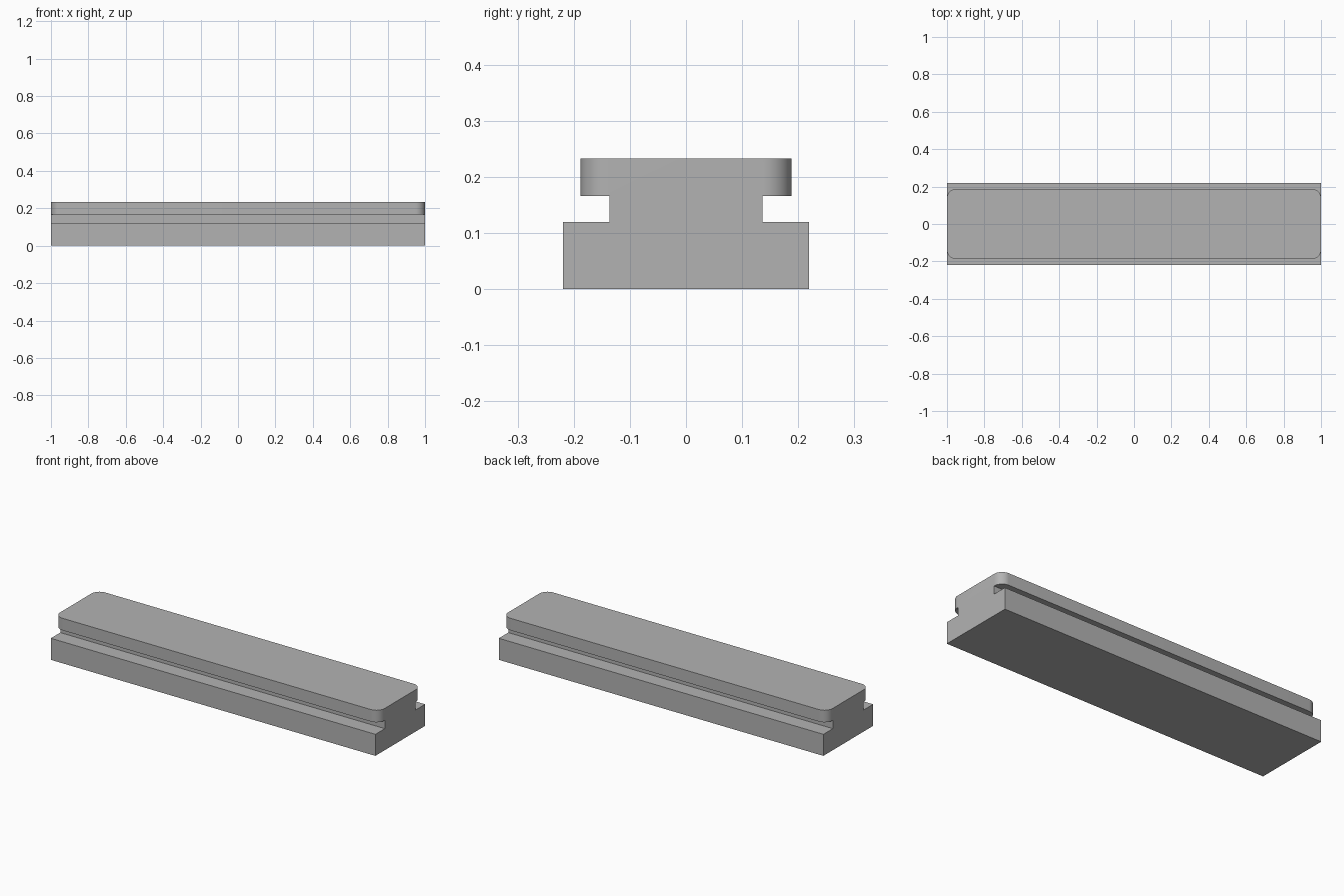
import bpy
import bmesh

if "Cube" in bpy.data.objects:
    bpy.data.objects.remove(bpy.data.objects["Cube"], do_unlink=True)

HALF_LENGTH = 1.0
BASE_W, NECK_W, HEAD_W = 0.219, 0.136, 0.188   # half widths
BASE_Z, NECK_Z, HEAD_Z = 0.12, 0.166, 0.233    # top heights
CORNER = 0.05

# Plain grey material
grey = bpy.data.materials.new("plain grey")
grey.use_nodes = True
colour = (0.45, 0.45, 0.45, 1)
grey.diffuse_color = colour
grey.node_tree.nodes["Principled BSDF"].inputs["Base Color"].default_value = colour

# Half of the T-shaped cross-section, mirrored to the other side
half = [(BASE_W, 0), (BASE_W, BASE_Z), (NECK_W, BASE_Z),
        (NECK_W, NECK_Z), (HEAD_W, NECK_Z), (HEAD_W, HEAD_Z)]
profile = half + [(-y, z) for y, z in reversed(half)]

# Sweep the section along the rail
bm = bmesh.new()
end = bm.faces.new([bm.verts.new((-HALF_LENGTH, y, z)) for y, z in profile])
swept = bmesh.ops.extrude_face_region(bm, geom=[end], use_keep_orig=True)
moved = [v for v in swept["geom"] if isinstance(v, bmesh.types.BMVert)]
bmesh.ops.translate(bm, verts=moved, vec=(2 * HALF_LENGTH, 0, 0))
bmesh.ops.recalc_face_normals(bm, faces=bm.faces)

# Round the four upright corners of the head
corners = [e for e in bm.edges
           if all(abs(abs(v.co.y) - HEAD_W) < 1e-4 for v in e.verts)
           and abs(e.verts[0].co.z - e.verts[1].co.z) > 0.01]
bmesh.ops.bevel(bm, geom=corners, offset=CORNER, segments=10,
                profile=0.5, affect='EDGES')
bmesh.ops.recalc_face_normals(bm, faces=bm.faces)

mesh = bpy.data.meshes.new("t_slot_rail")
bm.to_mesh(mesh)
bm.free()
mesh.materials.append(grey)
rail = bpy.data.objects.new("t_slot_rail", mesh)
bpy.context.collection.objects.link(rail)

# Smooth the rounded corners, keep the edges sharp
bpy.ops.object.select_all(action='DESELECT')
rail.select_set(True)
bpy.context.view_layer.objects.active = rail
bpy.ops.object.shade_smooth_by_angle()
